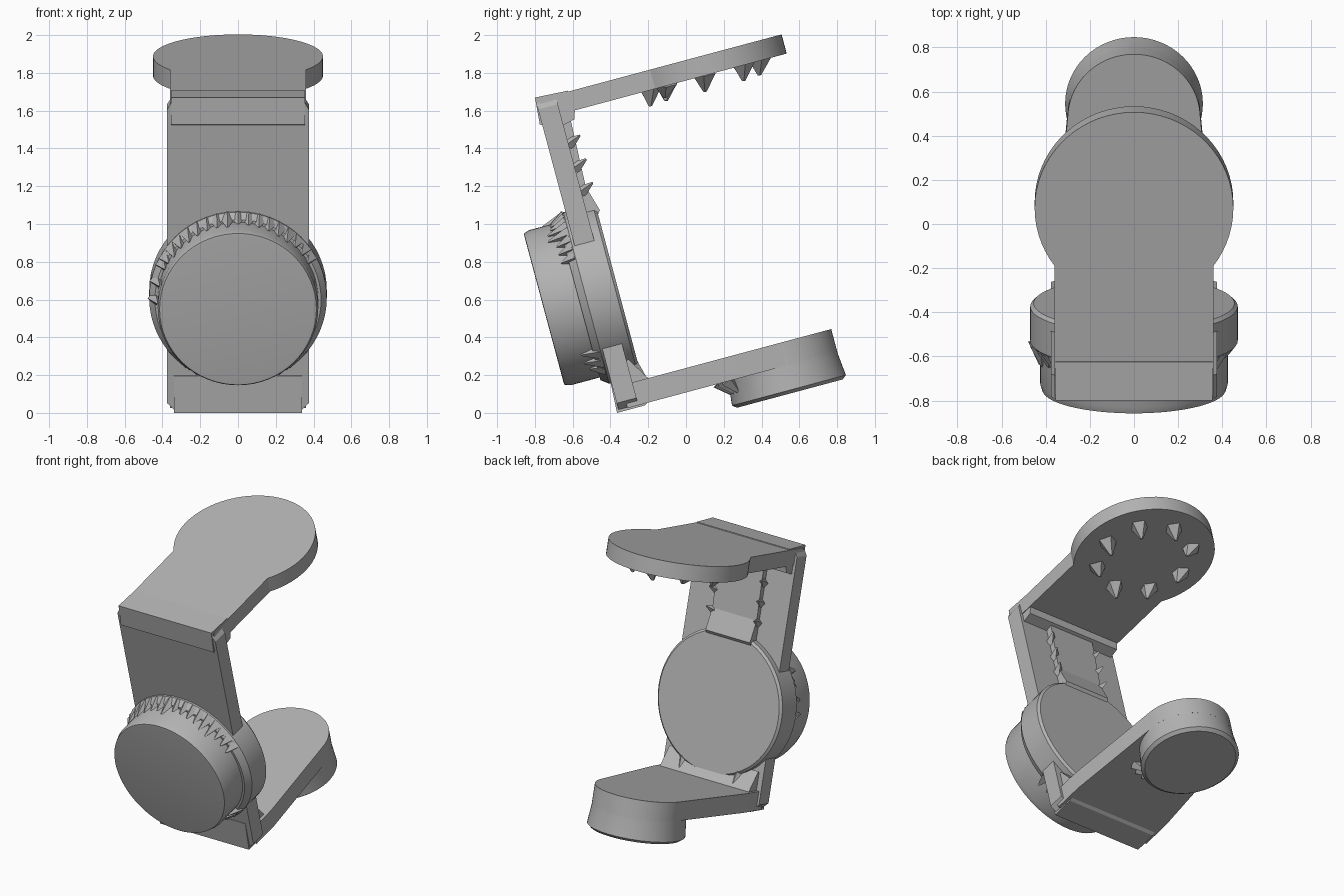
import bpy, bmesh, random
from math import sin, cos, pi, radians
from mathutils import Matrix, Vector

random.seed(4)
if "Cube" in bpy.data.objects:
    bpy.data.objects.remove(bpy.data.objects["Cube"])

grey = bpy.data.materials.new("plain_grey")
grey.use_nodes = True
colour = (0.45, 0.45, 0.45, 1)
grey.diffuse_color = colour
grey.node_tree.nodes["Principled BSDF"].inputs["Base Color"].default_value = colour

# The whole bracket leans back; parts are built upright and then tilted
TILT = Matrix.Translation((0, -0.365, 0)) @ Matrix.Rotation(radians(15), 4, "X")


def finish(name, bm, smooth=False):
    bmesh.ops.recalc_face_normals(bm, faces=bm.faces)
    bm.transform(TILT)
    mesh = bpy.data.meshes.new(name)
    bm.to_mesh(mesh)
    bm.free()
    mesh.materials.append(grey)
    ob = bpy.data.objects.new(name, mesh)
    bpy.context.collection.objects.link(ob)
    if smooth:
        bpy.ops.object.select_all(action="DESELECT")
        ob.select_set(True)
        bpy.context.view_layer.objects.active = ob
        bpy.ops.object.shade_smooth_by_angle(angle=radians(30))
    return ob


def prism(name, outline, place, a, b, smooth=False):
    """Extrude a 2D outline from a to b; place maps (p, q, depth) to xyz."""
    bm = bmesh.new()
    face = bm.faces.new([bm.verts.new(place(p, q, a)) for p, q in outline])
    ext = bmesh.ops.extrude_face_region(bm, geom=[face])["geom"]
    shift = Vector(place(0, 0, b)) - Vector(place(0, 0, a))
    bmesh.ops.translate(bm, vec=shift, verts=[g for g in ext if isinstance(g, bmesh.types.BMVert)])
    return finish(name, bm, smooth)


def flat(p, q, d):
    return (p, q, d)


def upright(p, q, d):
    return (p, d, q)


def sideways(p, q, d):
    return (d, p, q)


def keyhole(half, start, centre, radius, first):
    """Straight arm running into a round end."""
    pts = [(-half, start), (half, start)]
    if first > radians(-20):
        pts.insert(1, (half, start))
        pts = [(-half, start), (half, start), (half, start + 0.2)]
    for i in range(49):
        a = first + (pi - 2 * first) * i / 48
        pts.append((radius * cos(a), centre + radius * sin(a)))
    if first > radians(-20):
        pts.append((-half, start + 0.2))
    return pts


def lathe(name, profile, centre, turn, segments=64):
    """Revolve (radius, depth) points around an axis."""
    bm = bmesh.new()
    rings = [[bm.verts.new((r * cos(2 * pi * i / segments), r * sin(2 * pi * i / segments), d))
              for i in range(segments)] for r, d in profile]
    for low, high in zip(rings, rings[1:]):
        for i in range(segments):
            j = (i + 1) % segments
            bm.faces.new((low[i], low[j], high[j], high[i]))
    bm.faces.new(rings[0])
    bm.faces.new(rings[-1])
    bm.transform(Matrix.Translation(centre) @ turn)
    return finish(name, bm, True)


def spikes(name, items, sides=5):
    """Jagged cones: each item is base centre, tip and base radius."""
    bm = bmesh.new()
    for base, tip, radius in items:
        base, tip = Vector(base), Vector(tip)
        axis = tip - base
        m = Matrix.Translation((base + tip) / 2) @ axis.to_track_quat("Z", "Y").to_matrix().to_4x4()
        bmesh.ops.create_cone(bm, cap_ends=True, segments=sides, radius1=radius,
                              radius2=radius * 0.15, depth=axis.length, matrix=m)
    return finish(name, bm)


# Upright back plate with clipped corners
W, H, C = 0.375, 1.71, 0.05
plate = [(-W + C, 0), (W - C, 0), (W, C), (W, H - C), (W - 0.03, H),
         (-W + 0.03, H), (-W, H - C), (-W, C)]
prism("back_plate", plate, upright, 0.012, 0.12)

# Thickened corners where the arms join the plate
prism("upper_corner", [(0, 1.58), (0.1, 1.54), (0.185, 1.56), (0.2, 1.61), (0.19, 1.715), (0.012, 1.725)],
      sideways, -0.355, 0.355)
prism("lower_corner", [(0, 0), (0.15, 0), (0.19, 0.02), (0.21, 0.13), (0.13, 0.26), (0.01, 0.2)],
      sideways, -0.34, 0.34)

# Rear rib above the hub
prism("rear_rib", [(0.1, 0.95), (0.19, 1.06), (0.15, 1.2), (0.165, 1.58), (0.1, 1.6)], sideways, -0.17, 0.17)
rib_spikes = []
for side in (-1, 1):
    for k in range(3):
        w = 1.18 + 0.13 * k
        rib_spikes.append(((side * 0.16, 0.12, w), (side * 0.19, 0.19, w + 0.03), 0.035))
spikes("rib_spikes", rib_spikes, 4)

# Upper arm with round end
prism("upper_arm", keyhole(0.36, 0.03, 0.91, 0.45, radians(-37)), flat, 1.605, 1.71, True)

# Ring of jagged nubs under the upper arm
nubs = []
for k in range(8):
    a = k * pi / 4
    x, y = 0.3 * cos(a), 0.91 + 0.3 * sin(a)
    nubs.append(((x, y, 1.62), (x * 0.93 + random.uniform(-0.02, 0.02), y - 0.02,
                               1.54 + random.uniform(-0.02, 0.01)), 0.065))
spikes("upper_arm_nubs", nubs)

# Lower arm tapering to a thick round foot
prism("lower_arm", keyhole(0.36, 0.06, 0.91, 0.3, radians(8)), flat, 0.01, 0.135, True)
lathe("lower_foot", [(0.29, -0.138), (0.312, -0.12), (0.3, 0.0), (0.3, 0.135)],
      (0, 0.91, 0), Matrix.Identity(4))
teeth = []
for k in range(-3, 4):
    a = -pi / 2 + k * 0.17
    x, y = 0.29 * cos(a), 0.91 + 0.29 * sin(a)
    teeth.append(((x * 1.2, 0.91 + (y - 0.91) * 1.2, 0.02), (x, y, -0.07), 0.04))
spikes("foot_teeth", teeth, 4)

# Round hub: wide collar through the plate and a smaller drum in front
FRONT = Matrix.Rotation(radians(90), 4, "X")
HUB = 0.63
lathe("hub_collar", [(0.455, -0.175), (0.47, -0.16), (0.47, 0.0), (0.44, 0.04)], (0, 0, HUB), FRONT)
lathe("front_drum", [(0.425, 0.0), (0.425, 0.2), (0.415, 0.23), (0.4, 0.232)], (0, 0, HUB), FRONT)

# Jagged crown between collar and drum
crown = []
for lo, hi, n in ((30, 150, 17), (155, 180, 3), (222, 240, 3), (300, 318, 3)):
    for k in range(n):
        a = radians(lo + (hi - lo) * k / (n - 1))
        reach = random.uniform(-0.13, -0.07)
        crown.append(((0.44 * cos(a), 0.0, HUB + 0.44 * sin(a)),
                      (0.425 * cos(a), reach, HUB + 0.425 * sin(a)), 0.04))
spikes("hub_crown", crown, 4)

# Small webs between hub and lower arm
for side, label in ((1, "left"), (-1, "right")):
    spikes(label + "_hub_gusset", [((side * 0.2, 0.15, 0.1), (side * 0.22, 0.15, 0.3), 0.06)], 4)
